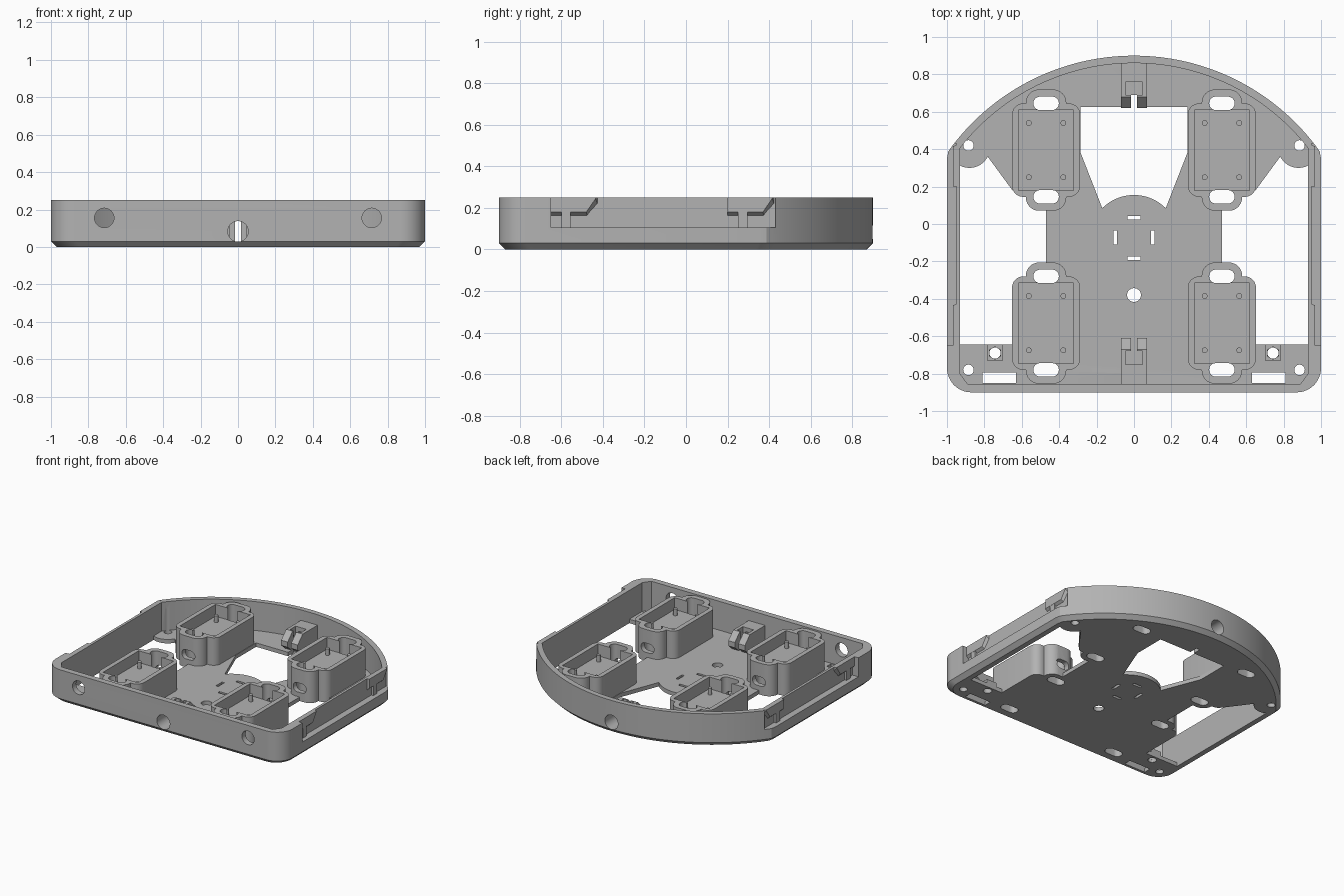
import bpy, bmesh
from math import sin, cos, pi, radians, asin, atan2
from mathutils import Matrix

if "Cube" in bpy.data.objects:
    bpy.data.objects.remove(bpy.data.objects["Cube"])

grey = bpy.data.materials.new("plain grey")
grey.use_nodes = True
grey.diffuse_color = (0.45, 0.45, 0.45, 1)
grey.node_tree.nodes["Principled BSDF"].inputs["Base Color"].default_value = (0.45, 0.45, 0.45, 1)
parts = []


def loft(name, rings):
    """Solid through matching rings of 3D points, capped at both ends."""
    bm = bmesh.new()
    loops = [[bm.verts.new(p) for p in ring] for ring in rings]
    n = len(loops[0])
    for a, b in zip(loops, loops[1:]):
        for i in range(n):
            bm.faces.new((a[i], a[(i + 1) % n], b[(i + 1) % n], b[i]))
    bm.faces.new(loops[0][::-1])
    bm.faces.new(loops[-1])
    bmesh.ops.recalc_face_normals(bm, faces=bm.faces)
    me = bpy.data.meshes.new(name)
    bm.to_mesh(me)
    bm.free()
    me.materials.append(grey)
    ob = bpy.data.objects.new(name, me)
    bpy.context.collection.objects.link(ob)
    return ob


def prism(name, pts, z0, z1):
    return loft(name, [[(x, y, z) for x, y in pts] for z in (z0, z1)])


def side_prism(name, pts, x0, x1):
    return loft(name, [[(x, y, z) for y, z in pts] for x in (x0, x1)])


def arc(cx, cy, r, a0, a1, n=12):
    return [(cx + r * cos(a0 + (a1 - a0) * i / n), cy + r * sin(a0 + (a1 - a0) * i / n))
            for i in range(n + 1)]


def rrect(cx, cy, hx, hy, r, n=8):
    """Rounded rectangle, or a slot when r nearly equals a half side."""
    pts = []
    for i, (sx, sy) in enumerate(((1, 1), (-1, 1), (-1, -1), (1, -1))):
        pts += arc(cx + sx * (hx - r), cy + sy * (hy - r), r, i * pi / 2, (i + 1) * pi / 2, n)
    return pts


def box(x0, x1, y0, y1, z0, z1):
    return prism("cutter", [(x0, y0), (x1, y0), (x1, y1), (x0, y1)], z0, z1)


def disc(x, y, r, z0, z1):
    return prism("cutter", arc(x, y, r, 0, 2 * pi, 32)[:-1], z0, z1)


def bore(x, z, r, y0, y1):
    ring = arc(x, z, r, 0, 2 * pi, 32)[:-1]
    return loft("cutter", [[(px, y, pz) for px, pz in ring] for y in (y0, y1)])


def combine(ob, others, op="DIFFERENCE"):
    """Apply booleans, then discard the helpers."""
    for o in others:
        m = ob.modifiers.new("cut", "BOOLEAN")
        m.operation, m.solver, m.object = op, "EXACT", o
    bpy.context.view_layer.update()
    dg = bpy.context.evaluated_depsgraph_get()
    me = bpy.data.meshes.new_from_object(ob.evaluated_get(dg))
    ob.modifiers.clear()
    ob.data = me
    for o in others:
        bpy.data.objects.remove(o)
    return ob


def mirrored(pts):
    return [(-x, y) for x, y in reversed(pts)]


# Outline of the tray: straight front and sides, bowed back
BOW_Y, BOW_R = -0.32, 1.22
a_out = atan2(0.74, 0.97)
half = arc(0.87, -0.77, 0.13, -pi / 2, 0) + [(1, 0.35), (0.993, 0.388)]
half += arc(0, BOW_Y, BOW_R, a_out, pi / 2, 32)
outline = half[:-1] + [(0, 0.9)] + mirrored(half[:-1])
inner_r = BOW_R - 0.04
a_in = pi / 2 - asin(0.93 / inner_r)
half_in = [(0.89, -0.855), (0.93, -0.8)] + arc(0, BOW_Y, inner_r, a_in, pi / 2, 32)
inside = half_in + mirrored(half_in[:-1])

# Tray with bevelled underside
tray = loft("tray", [[(x * 0.97, y * 0.967, 0) for x, y in outline],
                     [(x, y, 0.03) for x, y in outline],
                     [(x, y, 0.25) for x, y in outline]])
combine(tray, [prism("cutter", inside, 0.03, 0.4)])

# Large openings in the floor
side_open = [(0.93, -0.645), (0.47, -0.645), (0.47, 0.18), (0.65, 0.18)]
side_open += arc(0.88, 0.41, 0.11, radians(207), radians(297))
side_open += [(0.93, 0.305)]
back_half = [(0.285, 0.625), (0.285, 0.38)]
back_open = mirrored(back_half) + back_half
back_open += arc(0, -0.085, 0.24, radians(45), radians(135), 20)
cuts = [prism("cutter", p, -0.1, 0.06) for p in (side_open, mirrored(side_open), back_open)]
combine(tray, cuts)

# Pods: x, y centre and the direction of the tray middle
PODS = [(sx * 0.47, y, d) for sx in (-1, 1) for y, d in ((0.395, -1), (-0.53, 1))]


def pod_slots(x, y):
    return [prism("cutter", rrect(x, y + s * 0.25, 0.068, 0.036, 0.0355), -0.1, 0.4)
            for s in (-1, 1)]


# Holes through floor and walls
cuts = []
for x, y, d in PODS:
    cuts += pod_slots(x, y)
for s in (-1, 1):
    cuts += [disc(s * 0.885, 0.42, 0.028, -0.1, 0.2), disc(s * 0.885, -0.78, 0.028, -0.1, 0.2),
             box(s * 0.72 - 0.09, s * 0.72 + 0.09, -0.85, -0.795, -0.1, 0.1),
             disc(s * 0.743, -0.69, 0.03, -0.1, 0.1),
             box(s * 0.1 - 0.01, s * 0.1 + 0.01, -0.11, -0.035, -0.1, 0.1),
             box(-0.035, 0.035, -0.075 + s * 0.108 - 0.01, -0.075 + s * 0.108 + 0.01, -0.1, 0.1),
             bore(s * 0.715, 0.155, 0.052, -1, -0.8),
             bore(0, 0.083, 0.055, s * 0.8, s * 1.0),
             box(min(s * 0.95, s * 1.1), max(s * 0.95, s * 1.1), -0.65, 0.43, 0.105, 0.4)]
cuts += [disc(0, -0.38, 0.037, -0.1, 0.1), box(-0.015, 0.015, 0.6, 0.69, -0.1, 0.1)]
combine(tray, cuts)
parts.append(tray)

# Snap lugs and posts in the side recesses
for s in (-1, 1):
    for y in (-0.65, 0.2):
        root = [(y, 0.16), (y + 0.175, 0.16), (y + 0.225, 0.215), (y + 0.225, 0.25), (y, 0.25)]
        tip = [(y, 0.18), (y + 0.17, 0.18), (y + 0.215, 0.245), (y + 0.215, 0.25), (y, 0.25)]
        lug = loft("snap_lug", [[(s * x, py, pz) for py, pz in prof]
                                for x, prof in ((0.945, root), (0.968, tip))])
        post = side_prism("snap_post", [(y + 0.05, 0.1), (y + 0.095, 0.1),
                                        (y + 0.095, 0.18), (y + 0.05, 0.18)], s * 0.945, s * 0.967)
        parts += [lug, post]

# Four pods with a pocket, end shafts, a cable hole and four pins
for x, y, d in PODS:
    pod = prism("pod", rrect(x, y, 0.182, 0.25, 0.06), 0, 0.24)
    combine(pod, [prism("bulge", rrect(x, y, 0.108, 0.324, 0.07), 0, 0.24)], "UNION")
    hole = rrect(x, 0.1, 0.055, 0.035, 0.0345)
    ya, yb = y + d * 0.25, y + d * 0.4
    combine(pod, [box(x - 0.147, x + 0.147, y - 0.215, y + 0.215, 0.15, 0.4)] + pod_slots(x, y)
            + [loft("cutter", [[(px, py, pz) for px, pz in hole] for py in (ya, yb)])])
    parts.append(pod)
    for sx in (-1, 1):
        for sy in (-1, 1):
            pin = disc(x + sx * 0.092, y + sy * 0.145, 0.015, 0.14, 0.2)
            pin.name = "pod_pin"
            parts.append(pin)

# Split clamps behind the front and back cable holes
for s, off in ((1, 0), (-1, 0.01)):
    prof = [(0.87, 0.02), (0.68, 0.02), (0.62, 0.07), (0.62, 0.11), (0.68, 0.17), (0.87, 0.17)]
    clamp = side_prism("cable_clamp", [(s * y + off, z) for y, z in prof], -0.07, 0.07)
    ys = sorted((s * 0.58 + off, s * 0.7 + off))
    yw = sorted((s * 0.69 + off, s * 0.76 + off))
    combine(clamp, [box(-0.015, 0.015, *ys, -0.1, 0.4), box(-0.045, 0.045, *yw, 0.03, 0.4),
                    bore(0, 0.083, 0.055, s * 0.74, s * 1.0)])
    parts.append(clamp)

# Nut seats beside the front corners
for s in (-1, 1):
    seat = box(s * 0.743 - 0.042, s * 0.743 + 0.042, -0.73, -0.645, 0.02, 0.06)
    seat.name = "nut_seat"
    combine(seat, [prism("cutter", arc(s * 0.743, -0.69, 0.034, pi / 6, 2 * pi + pi / 6, 6)[:-1], 0, 0.1)])
    parts.append(seat)

# Smooth curved walls, keep edges crisp
bpy.ops.object.select_all(action="DESELECT")
for ob in parts:
    ob.select_set(True)
bpy.context.view_layer.objects.active = tray
bpy.ops.object.shade_smooth_by_angle(angle=radians(25))
